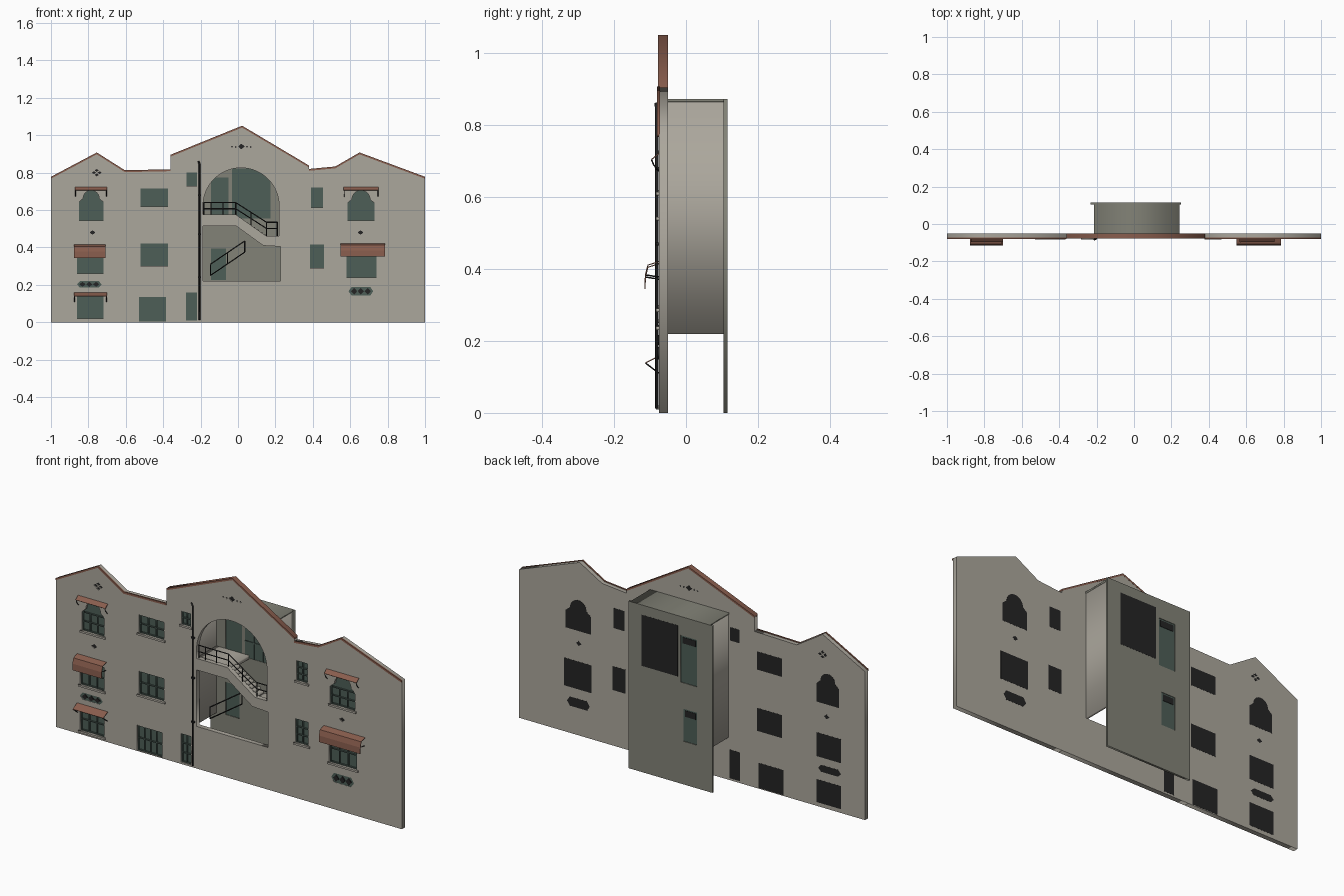
import bpy, bmesh, math
from mathutils import Matrix

cube = bpy.data.objects.get("Cube")
if cube:
    bpy.data.objects.remove(cube, do_unlink=True)


def material(name, rgb):
    m = bpy.data.materials.new(name)
    m.use_nodes = True
    m.diffuse_color = (*rgb, 1)
    node = next(n for n in m.node_tree.nodes if n.type == 'BSDF_PRINCIPLED')
    node.inputs["Base Color"].default_value = (*rgb, 1)
    return m


STONE = material("warm grey plaster", (.41, .386, .335))
SHADE = material("dark grey plaster", (.225, .225, .185))
TILE = material("terracotta", (.25, .11, .075))
GREEN = material("dark green glass", (.075, .112, .095))
BLACK = material("black iron", (.018, .018, .018))


def add_mesh(name, mesh, mat):
    mesh.materials.clear()
    mesh.materials.append(mat)
    obj = bpy.data.objects.new(name, mesh)
    bpy.context.scene.collection.objects.link(obj)
    return obj


def from_curve(name, curve, mat, matrix=Matrix()):
    """Turn a curve into a clean mesh object."""
    tmp = bpy.data.objects.new(name + "_path", curve)
    mesh = bpy.data.meshes.new_from_object(tmp)
    bpy.data.objects.remove(tmp)
    bpy.data.curves.remove(curve)
    mesh.transform(matrix)
    bm = bmesh.new()
    bm.from_mesh(mesh)
    bmesh.ops.remove_doubles(bm, verts=bm.verts, dist=1e-5)
    bmesh.ops.recalc_face_normals(bm, faces=bm.faces)
    bm.to_mesh(mesh)
    bm.free()
    return add_mesh(name, mesh, mat)


def slab(name, loops, y0, y1, mat):
    """Extrude x-z outlines from y0 to y1; inner loops become holes."""
    c = bpy.data.curves.new(name, 'CURVE')
    c.dimensions, c.fill_mode, c.extrude = '2D', 'BOTH', (y1 - y0) / 2
    for loop in loops:
        s = c.splines.new('POLY')
        s.points.add(len(loop) - 1)
        s.use_cyclic_u = True
        for p, (x, z) in zip(s.points, loop):
            p.co = (x, z, 0, 1)
    turn = Matrix.Translation((0, (y0 + y1) / 2, 0)) @ Matrix.Rotation(math.pi / 2, 4, 'X')
    return from_curve(name, c, mat, turn)


def tube(name, paths, r=.003, mat=BLACK):
    c = bpy.data.curves.new(name, 'CURVE')
    c.dimensions, c.bevel_depth, c.bevel_resolution, c.use_fill_caps = '3D', r, 0, True
    for path in paths:
        s = c.splines.new('POLY')
        s.points.add(len(path) - 1)
        for p, co in zip(s.points, path):
            p.co = (*co, 1)
    return from_curve(name, c, mat)


def rect(x0, x1, z0, z1):
    return [(x0, z0), (x1, z0), (x1, z1), (x0, z1)]


def box(name, x0, x1, y0, y1, z0, z1, mat):
    return slab(name, [rect(x0, x1, z0, z1)], y0, y1, mat)


def arc(cx, cz, r, n=16):
    return [(cx + r * math.cos(math.pi * i / n), cz + r * math.sin(math.pi * i / n)) for i in range(n + 1)]


def diamond(x, z, w, h):
    return [(x - w, z), (x, z - h), (x + w, z), (x, z + h)]


FRONT, BACK = -.075, -.05


def window(name, x0, x1, z0, z1, cols=3, rows=2, arched=False, sill=True):
    """Glass, glazing bars, dark backing and sill; returns the wall hole."""
    hole = rect(x0, x1, z0, z1)
    if arched:
        cx, r = (x0 + x1) / 2, (x1 - x0) * .33
        hole = [(x0, z0), (x1, z0), (x1, z1 - r - .02), (cx + r, z1 - r)]
        hole += arc(cx, z1 - r, r)[1:] + [(x0, z1 - r - .02)]
    slab(name + "_glass", [hole], -.063, -.057, GREEN)
    slab(name + "_backing", [hole], -.053, -.0495, BLACK)
    t, top = .0025, z1 - (x1 - x0) * .33 - .02 if arched else z1
    for i in range(cols + 1):
        x = x0 + t + (x1 - x0 - 2 * t) * i / cols
        box(name + "_upright", x - t, x + t, -.07, -.06, z0, top, GREEN)
    for i in range(rows + 1):
        z = z0 + t + (top - z0 - 2 * t) * i / rows
        box(name + "_crossbar", x0, x1, -.07, -.06, z - t, z + t, GREEN)
    if sill:
        box(name + "_sill", x0 - .008, x1 + .008, -.083, -.07, z0 - .01, z0, STONE)
    return hole


def vent(name, x, z, w, h):
    shape = diamond(x, z, w, h)
    slab(name, [shape], -.07, -.0495, BLACK)
    return shape


def ornament(name, x, z, w, h):
    """Long pointed panel with a row of lozenges."""
    shape = [(x - w, z), (x - w * .75, z - h), (x + w * .75, z - h),
             (x + w, z), (x + w * .75, z + h), (x - w * .75, z + h)]
    slab(name + "_panel", [shape], -.074, -.055, GREEN)
    slab(name + "_backing", [shape], -.054, -.0495, BLACK)
    for k in (-1, 0, 1):
        slab(name + "_lozenge", [diamond(x + k * w * .55, z, w * .25, h * .75)], -.079, -.073, BLACK)
    return shape


# Left and right wings with their window columns
right_holes = [
    window("right_arched_window", -.85, -.72, .545, .705, 3, 2, True),
    window("right_middle_window", -.86, -.72, .26, .385),
    window("right_lower_window", -.86, -.72, .02, .14),
    window("right_inner_top_window", -.52, -.375, .62, .715),
    window("right_inner_middle_window", -.52, -.375, .30, .42),
    window("right_double_door", -.53, -.385, .004, .135, 4, 2, sill=False),
    ornament("right_ornament", -.795, .203, .066, .018),
    vent("right_small_vent", -.778, .48, .016, .012)]
right_holes += [vent("right_gable_vent", -.755 + a, .8 + b, .011, .008)
                for a, b in ((-.015, 0), (.015, 0), (0, .012), (0, -.012))]
left_holes = [
    window("left_arched_window", .585, .73, .545, .705, 3, 2, True),
    window("left_middle_window", .58, .74, .24, .385),
    window("left_inner_top_window", .39, .455, .615, .72, 2, 3),
    window("left_inner_middle_window", .385, .46, .29, .415, 2, 3),
    ornament("left_ornament", .657, .166, .066, .024),
    vent("left_small_vent", .655, .48, .016, .012)]
centre_holes = [
    window("centre_top_window", -.275, -.22, .73, .80, 2, 2),
    window("centre_side_door", -.277, -.218, .01, .16, 2, 3, sill=False),
    vent("centre_vent", .018, .94, .018, .015)]
centre_holes += [vent("centre_vent_dot", .018 + d, .938, .005, .005) for d in (-.05, -.03, .03, .05)]

# Stair hall openings: arched above, stepped soffit below
upper = [(-.187, .575), (-.01, .575), (.15, .462), (.22, .462)] + arc(.0165, .622, .2035, 32)
lower = [(-.187, .22), (.226, .22), (.226, .405), (.135, .41), (-.01, .515), (-.187, .515)]
centre_holes += [upper, lower]

right_top = [(-1, .775), (-.755, .905), (-.605, .81), (-.36, .815)]
centre_top = [(-.36, .893), (.022, 1.048), (.38, .835)]
left_top = [(.38, .817), (.52, .83), (.65, .905), (1, .775)]


def wall(name, top, holes):
    outline = [(top[0][0], 0)] + top + [(top[-1][0], 0)]
    slab(name + "_wall", [outline] + holes, FRONT, BACK, STONE)


def coping(name, top, y0, y1):
    strip = [(x, z + .003) for x, z in top] + [(x, z - .007) for x, z in reversed(top)]
    slab(name + "_coping", [strip], y0, y1, TILE)


wall("right_wing", right_top, right_holes)
wall("centre", centre_top, centre_holes)
wall("left_wing", left_top, left_holes)
coping("right_wing", right_top, -.08, -.072)
coping("left_wing", left_top, -.08, -.072)
coping("centre", centre_top, -.078, -.0495)

# Projecting stair hall, open underneath
for side, x in (("right", -.21), ("left", .228)):
    box(side + "_hall_wall", x, x + .012, BACK, .105, .22, .866, STONE)
box("hall_roof", -.213, .243, BACK, .11, .865, .873, SHADE)
big, door, low_door = rect(-.033, .175, .555, .822), rect(-.145, -.05, .53, .775), rect(-.145, -.065, .225, .395)
slab("hall_back_wall", [rect(-.233, .252, 0, .873), big, door, low_door], .104, .115, SHADE)
slab("hall_window_glass", [big], .106, .109, GREEN)
slab("hall_window_backing", [big], .112, .1155, BLACK)
for i in range(1, 4):
    x = -.033 + .052 * i
    box("hall_window_upright", x - .003, x + .003, .102, .107, .555, .822, GREEN)
for z in (.64, .73):
    box("hall_window_crossbar", -.033, .175, .102, .107, z - .003, z + .003, GREEN)
for name, shape in (("upper_hall_door", door), ("lower_hall_door", low_door)):
    slab(name, [shape], .107, .112, GREEN)
    (x0, z0), (x1, z1) = shape[0], shape[2]
    box(name + "_fanlight", x0 + .01, x1 - .01, .111, .114, z1 - .04, z1 - .008, BLACK)

# Landings and flight of steps
box("upper_landing", -.198, -.01, -.055, .104, .55, .57, STONE)
steps = 8
for i in range(steps):
    x = -.01 + .02 * i
    z = .564 - .0135 * i
    box("stair_step", x, x + .02, -.055, .0, z - .03, z, STONE)
box("lower_landing", .15, .228, -.055, .0, .435, .457, STONE)

# Iron railings
Y = -.062
line = [(-.185, Y, .64), (-.012, Y, .64), (.152, Y, .535), (.212, Y, .535)]
drops = (0, .033)
tube("upper_railing", [[(x, y, z - d) for x, y, z in line] for d in drops]
     + [[(x, Y, z), (x, Y, z - .075)] for x, z in
        ((-.183, .64), (-.145, .64), (-.08, .64), (-.012, .64), (.07, .59), (.152, .535), (.21, .535))])
tube("lower_railing", [[(-.148, -.02, z), (.036, -.02, z + .125)] for z in (.31, .25)]
     + [[(-.148 + .092 * i, -.02, .25 + .0625 * i), (-.148 + .092 * i, -.02, .31 + .0625 * i)] for i in range(3)])

# Drainpipe with brackets
tube("drainpipe", [[(-.205, -.081, .012), (-.205, -.081, .845), (-.212, -.083, .862)]], .005)
for z in (.68, .47, .24):
    box("pipe_bracket", -.213, -.197, -.084, -.074, z - .004, z + .004, BLACK)


def awning(name, x0, x1, profile, arm):
    """Thin sheet following a y-z profile, with an iron arm at each end."""
    bm = bmesh.new()
    rows = [[bm.verts.new((x, y, z)) for x in (x0, x1)] for y, z in profile]
    for a, b in zip(rows, rows[1:]):
        bm.faces.new((a[0], b[0], b[1], a[1]))
    mesh = bpy.data.meshes.new(name)
    bm.to_mesh(mesh)
    bm.free()
    obj = add_mesh(name, mesh, TILE)
    mod = obj.modifiers.new("thickness", 'SOLIDIFY')
    mod.thickness, mod.offset = .003, 0
    tube(name + "_arms", [[(x, y, z) for y, z in arm] for x in (x0 + .003, x1 - .003)], .002)


for name, x0, x1 in (("right_top_awning", -.872, -.70), ("left_top_awning", .565, .752)):
    awning(name, x0, x1, [(-.075, .722), (-.096, .705)], [(-.096, .705), (-.09, .69), (-.075, .672)])
for name, x0, x1, z in (("right_middle_awning", -.877, -.708, 0), ("left_middle_awning", .548, .787, .006)):
    awning(name, x0, x1, [(-.075, .415 + z), (-.106, .405 + z), (-.113, .378 + z), (-.114, .345 + z)],
           [(-.113, .378 + z), (-.075, .372 + z)])
awning("right_lower_awning", -.877, -.70, [(-.075, .158), (-.113, .139)], [(-.113, .139), (-.075, .11)])
